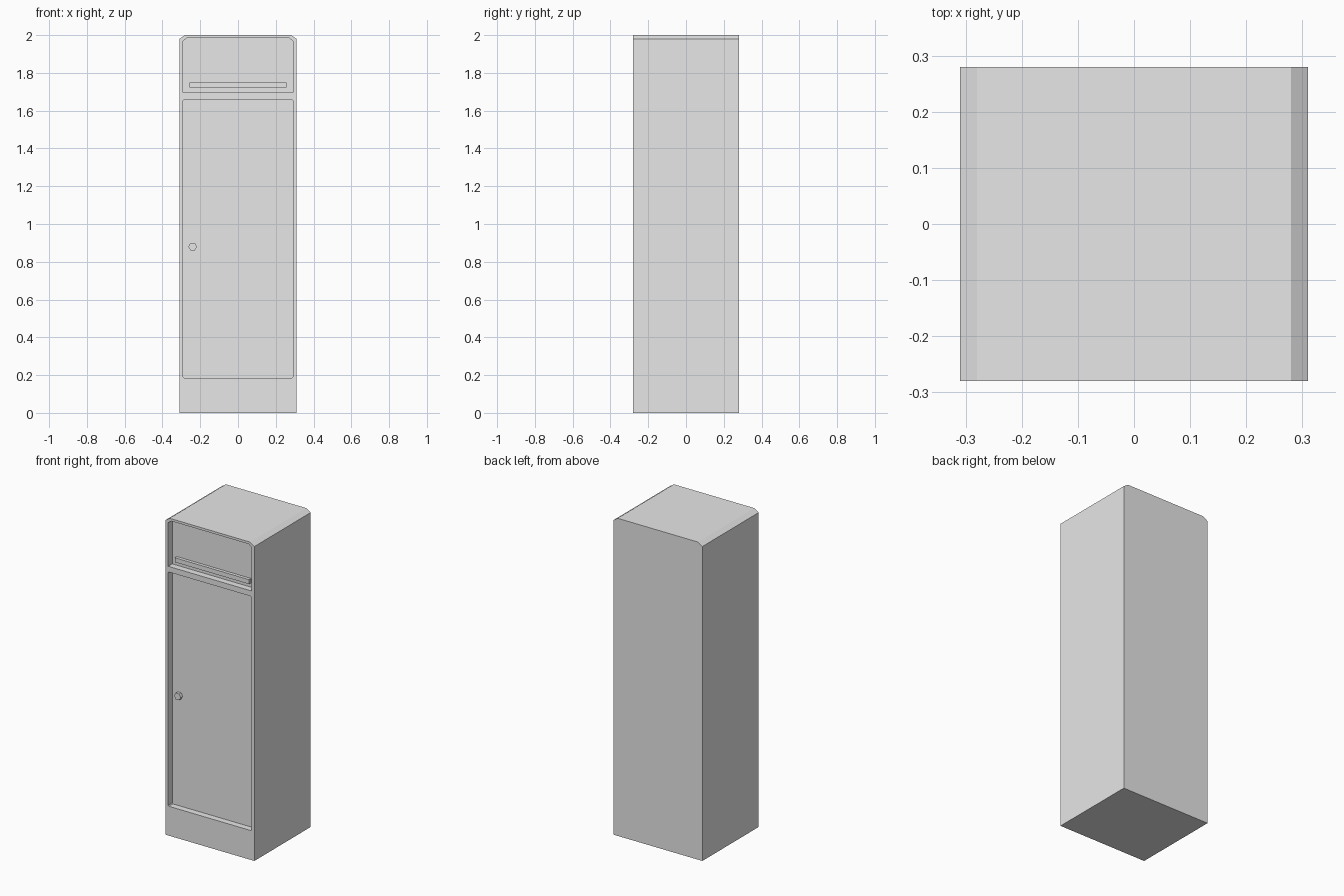
import bpy
import bmesh
import math

cube = bpy.data.objects.get("Cube")
if cube:
    bpy.data.objects.remove(cube, do_unlink=True)

# Single painted metal colour
grey = bpy.data.materials.new("light_grey")
grey.use_nodes = True
grey.diffuse_color = (0.8, 0.8, 0.8, 1)
grey.node_tree.nodes["Principled BSDF"].inputs["Base Color"].default_value = (0.8, 0.8, 0.8, 1)

FRONT, BACK = -0.28, 0.28
RECESS = 0.04
PANEL = FRONT + RECESS


def prism(name, outline, y0, y1):
    """Extrude an (x, z) outline from y0 to y1."""
    bm = bmesh.new()
    face = bm.faces.new([bm.verts.new((x, y0, z)) for x, z in outline])
    grown = bmesh.ops.extrude_face_region(bm, geom=[face])["geom"]
    moved = [v for v in grown if isinstance(v, bmesh.types.BMVert)]
    bmesh.ops.translate(bm, verts=moved, vec=(0, y1 - y0, 0))
    bmesh.ops.recalc_face_normals(bm, faces=bm.faces)
    mesh = bpy.data.meshes.new(name)
    bm.to_mesh(mesh)
    bm.free()
    mesh.materials.append(grey)
    obj = bpy.data.objects.new(name, mesh)
    bpy.context.collection.objects.link(obj)
    return obj


def panel_outline(half, low, high, top=(0, 0), bottom=(0, 0)):
    """Symmetric rectangle with optional (x, z) corner chamfers."""
    right = []
    for z, (cx, cz), sign in ((low, bottom, 1), (high, top, -1)):
        pair = [(half - cx, z), (half, z + sign * cz)] if cx else [(half, z)]
        right += pair if sign > 0 else pair[::-1]
    return right + [(-x, z) for x, z in reversed(right)]


def recess(body, outline):
    """Sink a panel into the front of the body."""
    cutter = prism("recess_cutter", outline, FRONT - 0.05, PANEL)
    cutter.hide_render = True
    mod = body.modifiers.new("recess", "BOOLEAN")
    mod.operation = "DIFFERENCE"
    mod.solver = "EXACT"
    mod.object = cutter
    bpy.context.view_layer.objects.active = body
    bpy.ops.object.modifier_apply(modifier=mod.name)
    bpy.data.objects.remove(cutter, do_unlink=True)


# Cabinet body with chamfered top edges
body = prism("cabinet_body", panel_outline(0.31, 0, 2, top=(0.03, 0.02)), FRONT, BACK)

# Sunken drawer front and door
recess(body, panel_outline(0.29, 1.695, 1.985, top=(0.02, 0.015)))
recess(body, panel_outline(0.29, 0.185, 1.66, top=(0.005, 0.005), bottom=(0.005, 0.005)))

# Drawer pull bar
prism("drawer_handle", panel_outline(0.258, 1.722, 1.75), PANEL - 0.02, PANEL + 0.005)

# Hexagonal door knob
hexagon = [(-0.24 + 0.023 * math.cos(i * math.pi / 3),
            0.88 + 0.023 * math.sin(i * math.pi / 3)) for i in range(6)]
prism("door_knob", hexagon, PANEL - 0.02, PANEL + 0.005)
